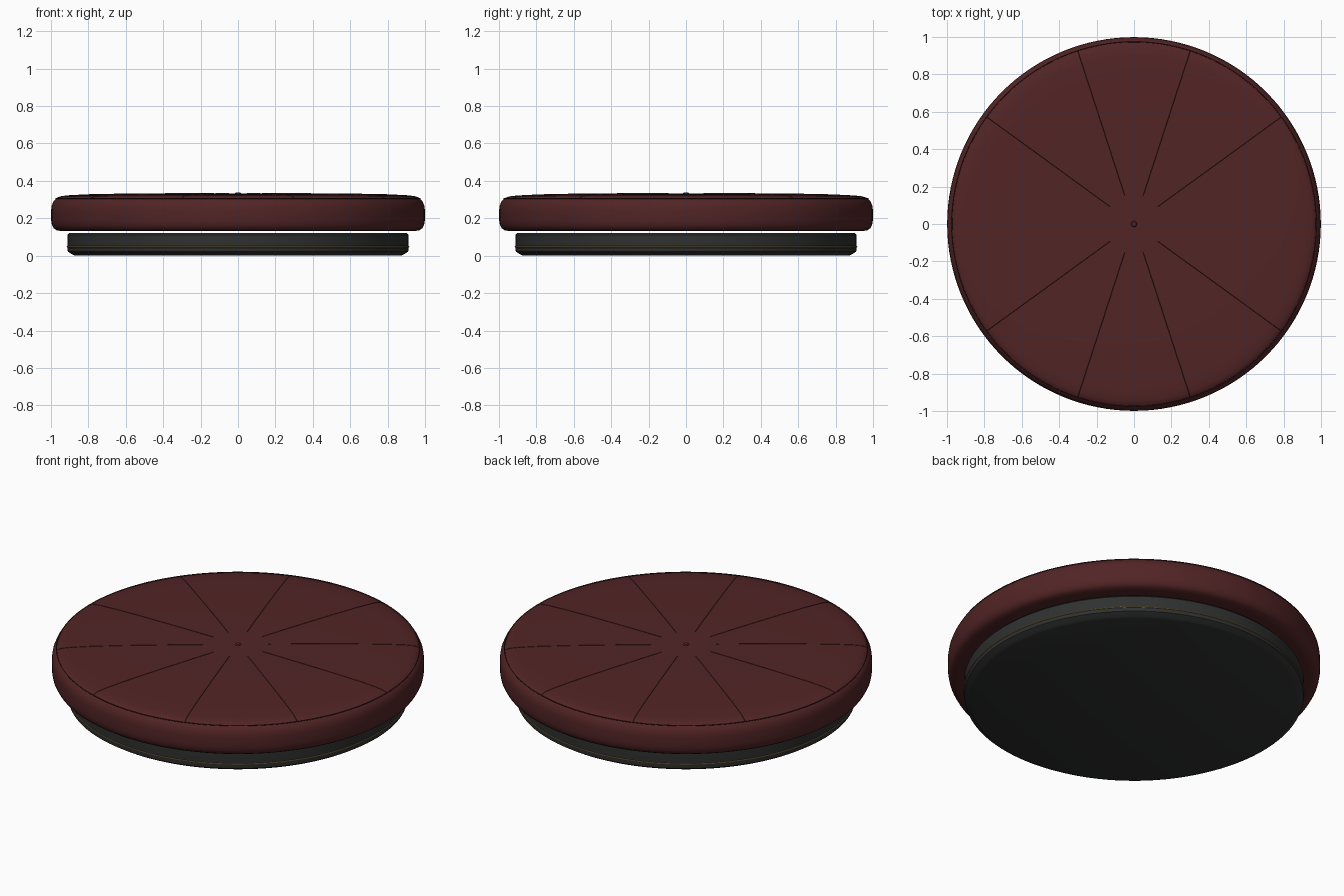
import bpy, bmesh, math

if "Cube" in bpy.data.objects:
    bpy.data.objects.remove(bpy.data.objects["Cube"])

def material(name, rgb):
    m = bpy.data.materials.new(name)
    m.diffuse_color = (*rgb, 1)
    m.use_nodes = True
    m.node_tree.nodes["Principled BSDF"].inputs["Base Color"].default_value = m.diffuse_color
    return m

maroon = material("maroon leather", (0.085, 0.018, 0.019))
seam_red = material("dark seam", (0.035, 0.008, 0.009))
charcoal = material("charcoal base", (0.029, 0.030, 0.030))
brass = material("brass trim", (0.19, 0.125, 0.05))

def lathe(name, profile, mat, n=128, closed=False):
    """Revolve an (r, z) profile around z; points with r = 0 become poles."""
    bm = bmesh.new()
    rings = []
    for r, z in profile:
        if r == 0:
            rings.append([bm.verts.new((0, 0, z))] * n)
        else:
            rings.append([bm.verts.new((r * math.cos(2 * math.pi * i / n),
                                        r * math.sin(2 * math.pi * i / n), z)) for i in range(n)])
    pairs = list(zip(rings, rings[1:])) + ([(rings[-1], rings[0])] if closed else [])
    for a, b in pairs:
        for i in range(n):
            j = (i + 1) % n
            quad = list(dict.fromkeys((a[i], a[j], b[j], b[i])))
            bm.faces.new(quad)
    bmesh.ops.recalc_face_normals(bm, faces=bm.faces)
    return finish(name, bm, mat)

def finish(name, bm, mat):
    me = bpy.data.meshes.new(name)
    bm.to_mesh(me)
    bm.free()
    ob = bpy.data.objects.new(name, me)
    bpy.context.collection.objects.link(ob)
    me.materials.append(mat)
    bpy.ops.object.select_all(action='DESELECT')
    ob.select_set(True)
    bpy.context.view_layer.objects.active = ob
    bpy.ops.object.shade_smooth_by_angle(angle=math.radians(35))
    return ob

def circle(r, z, s, k=8):
    return [(r + s * math.cos(2 * math.pi * i / k), z + s * math.sin(2 * math.pi * i / k)) for i in range(k)]

# Plinth with chamfered edges
lathe("base", [(0, 0), (0.87, 0), (0.885, 0.006), (0.91, 0.022), (0.912, 0.04),
               (0.912, 0.112), (0.903, 0.122), (0, 0.122)], charcoal)
lathe("base_trim", circle(0.911, 0.047, 0.005), brass, closed=True)

# Padded seat, slightly domed
top = [(0, 0.333), (0.3, 0.333), (0.6, 0.331), (0.8, 0.327), (0.9, 0.322), (0.945, 0.317), (0.972, 0.307)]
side = [(0.987, 0.290), (0.996, 0.268), (0.999, 0.245), (0.999, 0.19), (0.995, 0.165),
        (0.985, 0.146), (0.97, 0.136), (0.94, 0.131), (0, 0.131)]
lathe("seat_cushion", top + side, maroon)
lathe("top_piping", circle(0.974, 0.306, 0.003, 6), seam_red, closed=True)

# Centre button
lathe("button", [(0, 0.339), (0.012, 0.338), (0.018, 0.332), (0.018, 0.325), (0, 0.325)], maroon, 24)

# Ten radial seams following the dome
bm = bmesh.new()
path = [(0.16, 0.333)] + top[1:]
for k in range(10):
    a = k * math.tau / 10
    ca, sa, w, h = math.cos(a), math.sin(a), 0.0025, 0.0015
    rows = [[bm.verts.new((r * ca - o * sa, r * sa + o * ca, z + dz))
             for o, dz in ((-w, -h), (0, h), (w, -h))] for r, z in path]
    for p, q in zip(rows, rows[1:]):
        for i in range(2):
            bm.faces.new((p[i], q[i], q[i + 1], p[i + 1]))
bmesh.ops.recalc_face_normals(bm, faces=bm.faces)
for f in bm.faces:
    if f.normal.z < 0:
        f.normal_flip()
finish("radial_seams", bm, seam_red)
